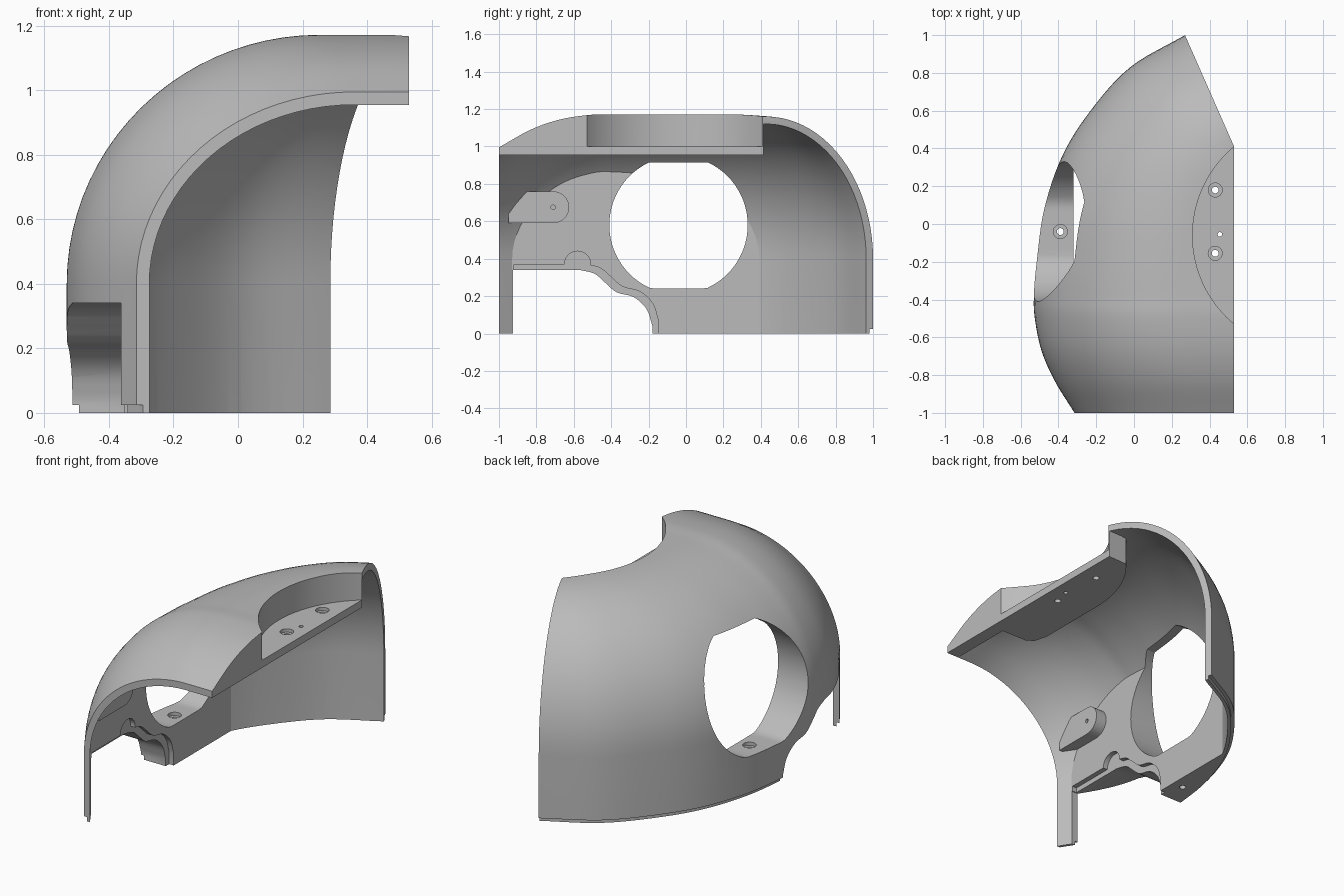
import bpy, bmesh, math
from mathutils import Vector

if "Cube" in bpy.data.objects:
    bpy.data.objects.remove(bpy.data.objects["Cube"], do_unlink=True)

grey = bpy.data.materials.new("plain grey")
grey.use_nodes = True
COLOUR = (0.5, 0.5, 0.5, 1)
grey.diffuse_color = COLOUR
grey.node_tree.nodes["Principled BSDF"].inputs["Base Color"].default_value = COLOUR

CUT_X = 0.53
# stations: outline x, outline y, y on the centre cut, crown height, arc fraction
STATIONS = [
    (-.315, -1, -1, .995, .8), (-.42, -.83, -.83, 1.09, .78),
    (-.49, -.67, -.67, 1.145, .76), (-.525, -.5, -.5, 1.17, .74),
    (-.53, -.38, -.37, 1.17, .74), (-.515, -.2, -.22, 1.17, .74),
    (-.475, .08, -.04, 1.17, .76), (-.38, .36, .12, 1.17, .8),
    (-.23, .6, .24, 1.17, .85), (-.02, .83, .33, 1.165, .9),
    (.27, 1, .41, 1.16, .97)]


def smooth_rows(rows, steps=6):
    """Catmull-Rom through the rows"""
    rows = [Vector(r) for r in rows]
    ext = [2 * rows[0] - rows[1]] + rows + [2 * rows[-1] - rows[-2]]
    out = []
    for a, b, c, d in zip(ext, ext[1:], ext[2:], ext[3:]):
        for i in range(steps):
            t = i / steps
            out.append(.5 * (2 * b + (c - a) * t + (2 * a - 5 * b + 4 * c - d) * t * t
                             + (3 * b - a - 3 * c + d) * t ** 3))
    return out + [rows[-1]]


def make_object(name, bm):
    bmesh.ops.recalc_face_normals(bm, faces=bm.faces)
    mesh = bpy.data.meshes.new(name)
    bm.to_mesh(mesh)
    bm.free()
    mesh.materials.append(grey)
    ob = bpy.data.objects.new(name, mesh)
    bpy.context.collection.objects.link(ob)
    return ob


def loft(rings):
    bm = bmesh.new()
    loops = [[bm.verts.new(p) for p in ring] for ring in rings]
    n = len(loops[0])
    for a, b in zip(loops, loops[1:]):
        for i in range(n):
            j = (i + 1) % n
            bm.faces.new((a[i], a[j], b[j], b[i]))
    bm.faces.new(loops[0])
    bm.faces.new(loops[-1])
    return bm


def body_rings(inset, extra, lip, arc=22):
    """Wall and crown sections, each closed along the centre cut"""
    rings = []
    for x, y, ey, top, frac in smooth_rows(STATIONS):
        start, end = Vector((x, y, 0)), Vector((CUT_X, ey, 0))
        span = (end - start).length
        way = (end - start) / span
        up = Vector((0, 0, 1))
        p, q = start + way * inset, start + way * span * frac
        low = -.1 if extra else 0
        ring = [p + way * lip + up * low]
        if lip:
            ring.append(p + way * lip + up * .025)
        ring.append(p + up * (.025 if lip else 0))
        for i in range(arc + 1):
            a = math.pi / 2 * i / arc
            ring.append(q + (p - q) * math.cos(a) + up * (.4 + (top - inset - .4) * math.sin(a)))
        edge = end + Vector((extra, 0, 0))
        ring += [edge + up * (top - inset), edge + up * low]
        rings.append(ring)
    return rings


def prism(name, pts, lo, hi, axis="x"):
    """Extrude a flat outline along x (points y, z) or z (points x, y)"""
    place = (lambda p, h: (h, *p)) if axis == "x" else (lambda p, h: (*p, h))
    return make_object(name, loft([[place(p, h) for p in pts] for h in (lo, hi)]))


def box(name, x, y, z):
    return prism(name, [(x[0], y[0]), (x[1], y[0]), (x[1], y[1]), (x[0], y[1])], *z, axis="z")


def circle(c, r, start=0, sweep=360, n=64):
    full = sweep == 360
    angles = [math.radians(start + sweep * i / n) for i in range(n if full else n + 1)]
    return [(c[0] + r * math.cos(a), c[1] + r * math.sin(a)) for a in angles]


def cut(target, cutter):
    mod = target.modifiers.new("cut", "BOOLEAN")
    mod.operation, mod.solver, mod.object = "DIFFERENCE", "EXACT", cutter
    bpy.context.view_layer.update()
    graph = bpy.context.evaluated_depsgraph_get()
    mesh = bpy.data.meshes.new_from_object(target.evaluated_get(graph))
    target.modifiers.clear()
    target.data = mesh
    bpy.data.objects.remove(cutter, do_unlink=True)


# outer body with a stepped lower lip
shell = make_object("shell_half", loft(body_rings(0, 0, .02)))

# inside space, run past the front and back cuts
rings = body_rings(.04, .2, 0)
rings.insert(0, [p + Vector((0, -.2, 0)) for p in rings[0]])
rings.append([p + Vector((.915, .403, 0)) * .15 for p in rings[-1]])
bm = loft(rings)
# flat inner side panel
hit = bmesh.ops.bisect_plane(bm, geom=bm.verts[:] + bm.edges[:] + bm.faces[:],
                             plane_co=(-.32, 0, 0), plane_no=(-1, 0, 0), clear_outer=True)
rim = [e for e in hit["geom_cut"] if isinstance(e, bmesh.types.BMEdge)]
bmesh.ops.holes_fill(bm, edges=[e for e in rim if e.is_boundary], sides=0)
cavity = make_object("cavity", bm)

# solid parts kept inside: crown plate, front rib, side tab
FLOOR = .955
POCKET = (.92, -.06)
plate = [p for p in circle(POCKET, .7, 90, 180) if -.06 <= p[1] <= .43]
plate = [(.9, .43)] + plate + [(.22, -.5), (.24, -.58), (.28, -.61), (.9, -.61)]
cut(cavity, prism("crown_plate", plate, FLOOR, 1.4, "z"))
cut(cavity, box("front_rib", (.45, .9), (-1.3, -.6), (FLOOR, 1.4)))
tab = [(-.95, .59)] + circle((-.71, .675), .085, -90, 180, 20) + [(-.95, .76)]
cut(cavity, prism("side_tab", tab, -.5, -.25))
cut(shell, cavity)

# round pocket in the crown
cut(shell, prism("pocket", circle(POCKET, .61, n=128), 1.0, 1.4, "z"))

# large side opening, flattened above and below
opening = [(y, min(max(z, .24), .915)) for y, z in circle((-.04, .58), .37, n=72)]
cut(shell, prism("opening", opening, -1, -.12))

# lower wall cutout with an S-shaped end
curve = [tuple(v) for v in smooth_rows(
    [(-.57, .34), (-.49, .32), (-.43, .27), (-.37, .22), (-.28, .195), (-.21, .13), (-.18, .04)], 4)]
cut(shell, prism("wall_cutout", [(-.925, -.1), (-.925, .34)] + curve + [(-.18, -.1)], -1, -.1))
# shallow step around the cutout, with a small round notch
step = [(y + .032, z + .03) for y, z in curve]
cut(shell, prism("cutout_step", [(-.92, -.1), (-.92, .37)] + step + [(-.148, -.1)], -.35, -.1))
cut(shell, prism("notch", circle((-.58, .37), .07, n=32), -.35, -.1))

# screw holes in the crown plate, side opening and tab
for x, y, z, r in ((.43, .18, 1.0, .018), (.43, -.155, 1.0, .018), (.455, -.055, 1.0, .012),
                   (-.39, -.04, .24, .018)):
    cut(shell, prism("screw_hole", circle((x, y), r, n=24), z - .3, z + .05, "z"))
    if r > .015:
        cut(shell, prism("counterbore", circle((x, y), .037, n=32), z - .02, z + .05, "z"))
cut(shell, prism("tab_hole", circle((-.71, .675), .012, n=20), -.32, -.1))

# smooth faces, sharp edges
bpy.ops.object.select_all(action="DESELECT")
shell.select_set(True)
bpy.context.view_layer.objects.active = shell
bpy.ops.object.shade_smooth_by_angle(angle=math.radians(25))
